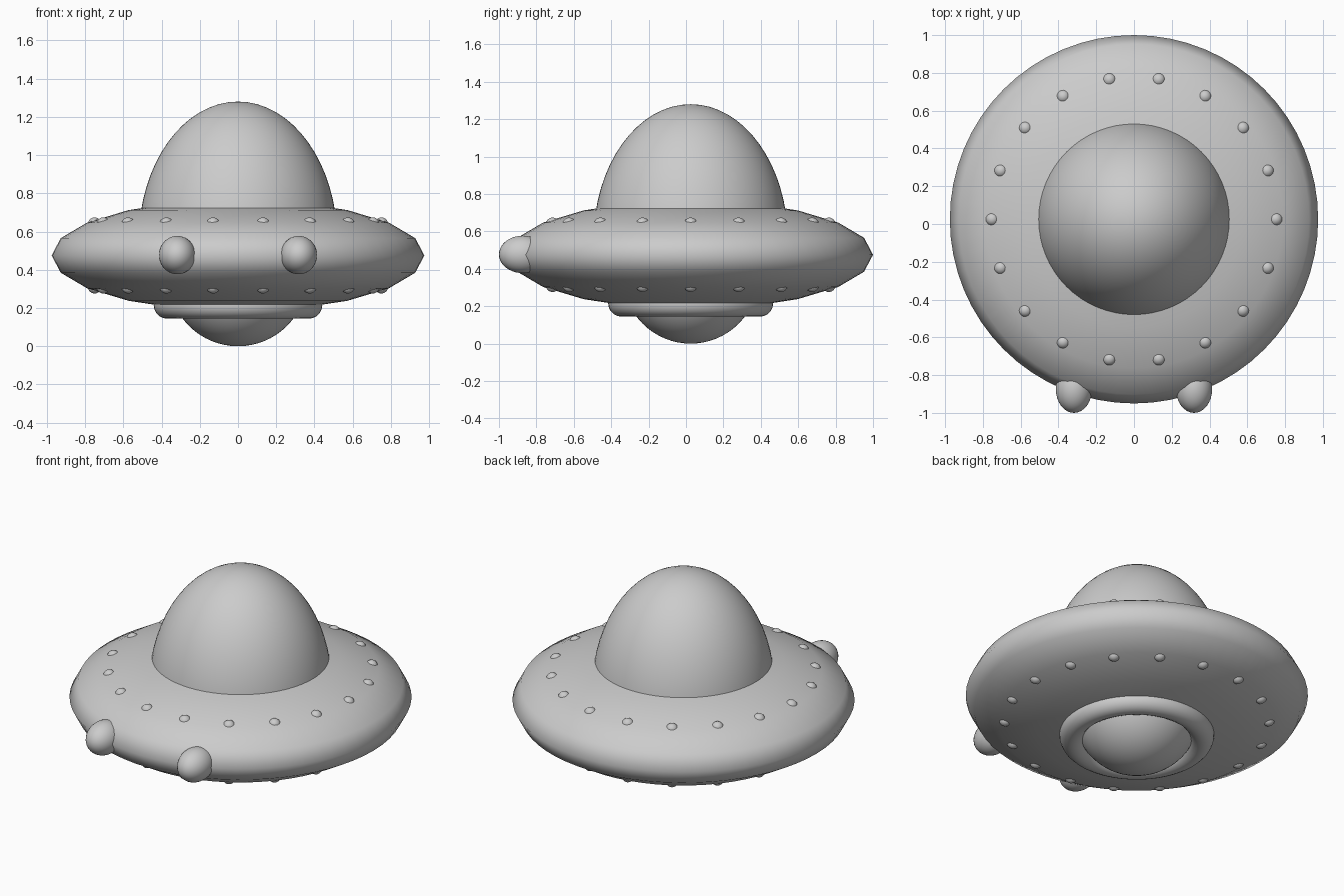
import bpy
import bmesh
from math import radians, sin, cos

if "Cube" in bpy.data.objects:
    bpy.data.objects.remove(bpy.data.objects["Cube"])

CY = 0.025      # saucer axis sits slightly behind the origin
MID = 0.475     # height of the rim


def smooth(ob, name):
    ob.name = name
    bpy.ops.object.shade_smooth()
    return ob


def ellipsoid(name, loc, size, segments=32, rings=16):
    bpy.ops.mesh.primitive_uv_sphere_add(segments=segments, ring_count=rings,
                                         radius=1, location=loc)
    ob = bpy.context.object
    ob.scale = size
    bpy.ops.object.transform_apply(location=False, rotation=False, scale=True)
    return smooth(ob, name)


def keep_half(ob, sign):
    """Keep only the upper (+1) or lower (-1) half of an ellipsoid."""
    bm = bmesh.new()
    bm.from_mesh(ob.data)
    bmesh.ops.delete(bm, geom=[v for v in bm.verts if v.co.z * sign < -1e-4],
                     context='VERTS')
    bm.to_mesh(ob.data)
    bm.free()


# Saucer hull, pointed at the rim
ellipsoid("saucer_hull", (0, CY, MID), (0.975, 0.975, 0.293), 64, 10)

# Tall half dome
keep_half(ellipsoid("dome", (0, CY, 0.55), (0.52, 0.52, 0.73), 64, 32), 1)

# Collar and rounded belly under the hull
bpy.ops.mesh.primitive_torus_add(location=(0, CY, 0.215), major_radius=0.37,
                                 minor_radius=0.071, major_segments=64,
                                 minor_segments=20)
smooth(bpy.context.object, "belly_collar")
keep_half(ellipsoid("belly", (0, CY, 0.3625), (0.3625, 0.3625, 0.3625), 48, 32), -1)

# Small lights around the upper and lower hull
for side, z in (("upper", MID + 0.163), ("lower", MID - 0.163)):
    for i in range(18):
        a = radians(20 * i)
        ellipsoid(f"{side}_light_{i + 1}",
                  (0.75 * cos(a), CY + 0.75 * sin(a), z),
                  (0.036, 0.036, 0.036), 20, 12)

# Two front headlamps
for side, x in (("left", -0.318), ("right", 0.318)):
    ellipsoid(f"{side}_headlamp", (x, -0.873, 0.477), (0.096, 0.127, 0.1), 32, 20)
